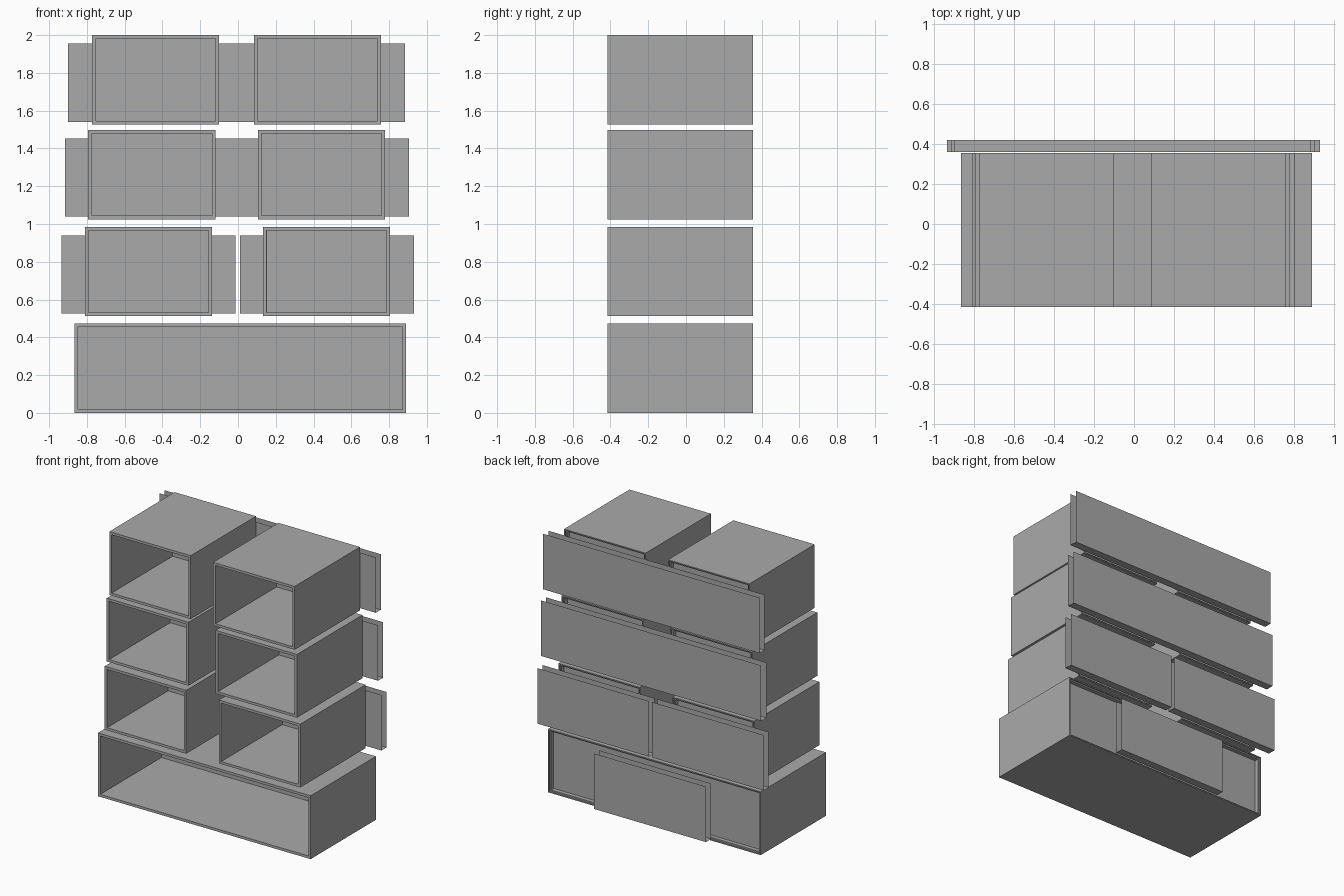
import bpy
import bmesh

cube = bpy.data.objects.get("Cube")
if cube:
    bpy.data.objects.remove(cube)

grey = bpy.data.materials.new("plain grey")
grey.use_nodes = True
COLOUR = (0.4, 0.4, 0.4, 1)
grey.diffuse_color = COLOUR
grey.node_tree.nodes["Principled BSDF"].inputs["Base Color"].default_value = COLOUR

FRONT, BACK = -0.415, 0.355
RAIL_NEAR, RAIL_FAR = 0.36, 0.42
WALL = 0.027


def finish(name, bm):
    mesh = bpy.data.meshes.new(name)
    bm.to_mesh(mesh)
    bm.free()
    mesh.materials.append(grey)
    obj = bpy.data.objects.new(name, mesh)
    bpy.context.scene.collection.objects.link(obj)


def recess(bm, face, border, depth):
    """Inset a face, then sink it straight in."""
    bmesh.ops.inset_individual(bm, faces=[face], thickness=border)
    bmesh.ops.inset_individual(bm, faces=[face], thickness=0.0002, depth=-depth)


def box(name, x0, x1, z0, z1):
    """Carcass open at the front, with a stepped rim round its back wall."""
    bm = bmesh.new()
    bmesh.ops.create_cube(bm, size=1)
    for v in bm.verts:
        v.co.x = x1 if v.co.x > 0 else x0
        v.co.y = BACK if v.co.y > 0 else FRONT
        v.co.z = z1 if v.co.z > 0 else z0
    bm.normal_update()
    front = min(bm.faces, key=lambda f: f.calc_center_median().y)
    back = max(bm.faces, key=lambda f: f.calc_center_median().y)
    recess(bm, front, WALL, 0.72)
    recess(bm, back, 0.012, 0.01)
    recess(bm, back, 0.014, 0.03)
    finish(name, bm)


def channel(name, x0, x1, z0, z1):
    """Thin U-shaped channel: two upright sheets joined along the bottom."""
    bm = bmesh.new()
    profile = [(RAIL_NEAR, z1), (RAIL_NEAR, z0), (RAIL_FAR, z0), (RAIL_FAR, z1)]
    rows = [[bm.verts.new((x, y, z)) for y, z in profile] for x in (x0, x1)]
    for i in range(len(profile) - 1):
        bm.faces.new((rows[0][i], rows[0][i + 1], rows[1][i + 1], rows[1][i]))
    bmesh.ops.recalc_face_normals(bm, faces=bm.faces[:])
    # the far sheet faces the back
    far = max(bm.faces, key=lambda f: f.calc_center_median().y)
    bm.normal_update()
    if far.normal.y < 0:
        bmesh.ops.reverse_faces(bm, faces=bm.faces[:])
    finish(name, bm)


# Each tier: name, base height, spans of the boxes, spans of the channels
tiers = [
    ("bottom", 0.0, [(-0.865, 0.89)], [(-0.46, 0.465)]),
    ("lower", 0.512, [(-0.81, -0.137), (0.133, 0.805)], [(-0.935, -0.013), (0.01, 0.932)]),
    ("middle", 1.025, [(-0.793, -0.118), (0.105, 0.778)], [(-0.915, 0.905)]),
    ("top", 1.527, [(-0.772, -0.10), (0.085, 0.758)], [(-0.90, 0.885)]),
]
for tier, base, boxes, channels in tiers:
    for i, (x0, x1) in enumerate(boxes):
        side = ("right", "left")[i] if len(boxes) > 1 else "wide"
        box(f"{tier}_{side}_box", x0, x1, base, base + 0.473)
    for i, (x0, x1) in enumerate(channels):
        side = ("right", "left")[i] if len(channels) > 1 else "back"
        channel(f"{tier}_{side}_channel", x0, x1, base + 0.014, base + 0.428)
